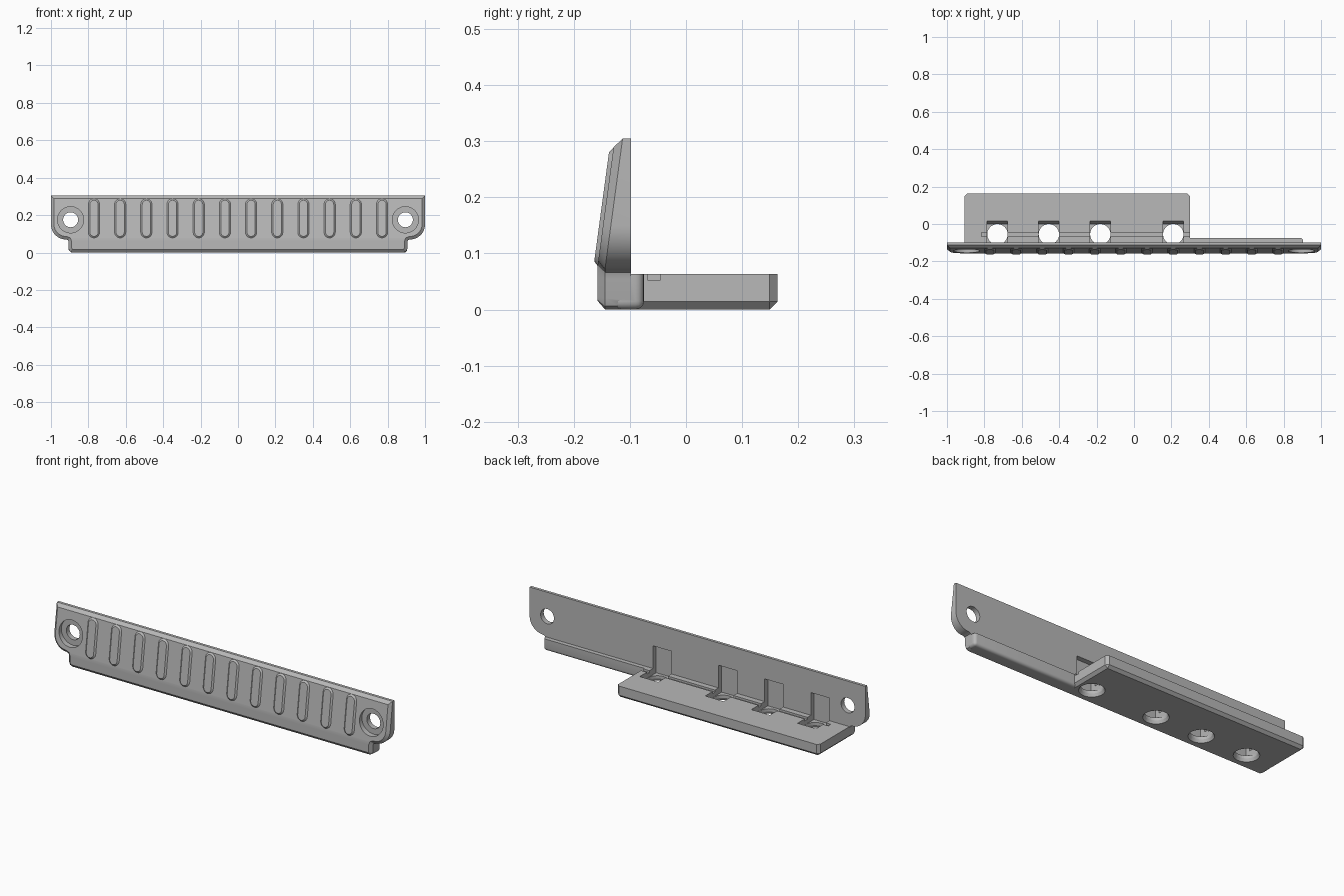
import bpy, bmesh
from math import sin, cos, pi, radians
from mathutils import Matrix, Vector

if "Cube" in bpy.data.objects:
    bpy.data.objects.remove(bpy.data.objects["Cube"], do_unlink=True)

grey = bpy.data.materials.new("plain grey")
grey.use_nodes = True
grey.diffuse_color = (0.48, 0.48, 0.48, 1)
grey.node_tree.nodes["Principled BSDF"].inputs["Base Color"].default_value = (0.48, 0.48, 0.48, 1)

KINK, SLOPE, FRONT, BACK, TOP = 0.075, 0.135, -0.158, -0.098, 0.063


def lean(z):
    return max(0, z - KINK) * SLOPE


def finish(name, bm):
    bmesh.ops.recalc_face_normals(bm, faces=bm.faces)
    mesh = bpy.data.meshes.new(name)
    bm.to_mesh(mesh)
    bm.free()
    mesh.materials.append(grey)
    ob = bpy.data.objects.new(name, mesh)
    bpy.context.collection.objects.link(ob)
    return ob


def activate(ob):
    bpy.ops.object.select_all(action='DESELECT')
    ob.select_set(True)
    bpy.context.view_layer.objects.active = ob


def combine(target, tool, operation):
    activate(target)
    mod = target.modifiers.new("cut", 'BOOLEAN')
    mod.object, mod.operation, mod.solver = tool, operation, 'EXACT'
    bpy.ops.object.modifier_apply(modifier=mod.name)
    bpy.data.objects.remove(tool, do_unlink=True)


def slanted_panel(name, outline, back, mid, front, inset):
    """Extruded xz outline with a bevelled front that leans back above the kink."""
    bm = bmesh.new()
    base = bm.faces.new([bm.verts.new((x, back, z)) for x, z in outline])
    ext = bmesh.ops.extrude_face_region(bm, geom=[base], use_keep_orig=True)["geom"]
    face = next(g for g in ext if isinstance(g, bmesh.types.BMFace))
    for v in face.verts:
        v.co.y = mid
    bmesh.ops.recalc_face_normals(bm, faces=bm.faces)
    bmesh.ops.inset_region(bm, faces=[face], thickness=inset, use_even_offset=True)
    for v in face.verts:
        v.co.y = front
    bmesh.ops.bisect_plane(bm, geom=bm.verts[:] + bm.edges[:] + bm.faces[:],
                           plane_co=(0, 0, KINK), plane_no=(0, 0, 1))
    for v in bm.verts:
        if v.co.y < back - 0.0001:
            v.co.y += lean(v.co.z)
    return finish(name, bm)


def box(name, lo, hi, bevel=0, segments=1):
    """Box whose edges, except the top ones, may be bevelled."""
    lo, hi = Vector(lo), Vector(hi)
    bm = bmesh.new()
    bmesh.ops.create_cube(bm, size=1, matrix=Matrix.Translation((lo + hi) / 2)
                          @ Matrix.Diagonal((*(hi - lo), 1)))
    if bevel:
        edges = [e for e in bm.edges if min(v.co.z for v in e.verts) < hi.z - 0.001]
        bmesh.ops.bevel(bm, geom=edges, offset=bevel, segments=segments,
                        profile=0.5, affect='EDGES')
    return finish(name, bm)


def cone(name, centre, r1, r2, depth, along_y=False):
    bm = bmesh.new()
    turn = Matrix.Rotation(radians(90), 4, 'X') if along_y else Matrix()
    bmesh.ops.create_cone(bm, cap_ends=True, segments=40, radius1=r1, radius2=r2,
                          depth=depth, matrix=Matrix.Translation(centre) @ turn)
    return finish(name, bm)


def prism_x(name, profile, x0, x1):
    bm = bmesh.new()
    face = bm.faces.new([bm.verts.new((x0, y, z)) for y, z in profile])
    ext = bmesh.ops.extrude_face_region(bm, geom=[face], use_keep_orig=True)["geom"]
    bmesh.ops.translate(bm, vec=(x1 - x0, 0, 0),
                        verts=[g for g in ext if isinstance(g, bmesh.types.BMVert)])
    return finish(name, bm)


# Front plate with rounded ears and a lower lip
half = [(1, 0.305)]
half += [(0.92 + 0.08 * cos(a), 0.15 - 0.08 * sin(a)) for a in [i * pi / 20 for i in range(11)]]
half += [(0.909, 0.066), (0.905, 0.055), (0.905, 0.02), (0.899, 0.006), (0.885, 0)]
outline = half + [(-x, z) for x, z in reversed(half)]
body = slanted_panel("mounting_bracket", outline, BACK, -0.144, FRONT, 0.016)

# Base slab and the narrow rail beside it
combine(body, box("base_slab", (-0.905, -0.13, 0), (0.3, 0.163, TOP), 0.014), 'UNION')
combine(body, box("back_rail", (0.2, -0.13, 0), (0.904, -0.075, TOP), 0.015, 4), 'UNION')

# Long groove on the slab
combine(body, box("groove", (-0.815, -0.068, 0.052), (0.33, -0.046, 0.09)), 'DIFFERENCE')

# Screw pockets with countersunk holes through the slab
pocket = [(-0.125, 0.185), (-0.05, 0.185), (-0.05, 0.1), (0.015, 0.1),
          (0.015, TOP), (0, 0.03), (-0.125, 0.03)]
for x in (-0.73, -0.455, -0.18, 0.21):
    combine(body, prism_x("pocket", pocket, x - 0.055, x + 0.055), 'DIFFERENCE')
    combine(body, cone("hole", (x, -0.055, 0), 0.0545, 0.0545, 0.15), 'DIFFERENCE')
    combine(body, cone("countersink", (x, -0.055, 0), 0.072, 0.052, 0.04), 'DIFFERENCE')

# Counterbored fixing holes in the ears
for x in (-0.895, 0.895):
    combine(body, cone("counterbore", (x, -0.175, 0.175), 0.07, 0.07, 0.1, True), 'DIFFERENCE')
    combine(body, cone("fixing_hole", (x, -0.12, 0.175), 0.04, 0.04, 0.2, True), 'DIFFERENCE')

parts = [body]

# Row of raised rounded ribs
for i in range(12):
    x, r, low, high = -0.77 + 0.14 * i, 0.03, 0.078, 0.288
    arc = [k * pi / 10 for k in range(11)]
    rib = [(x + r * cos(a), high - r + r * sin(a)) for a in arc]
    rib += [(x - r * cos(a), low + r - r * sin(a)) for a in arc]
    ob = slanted_panel(f"rib_{i + 1}", rib, FRONT + 0.032, FRONT, FRONT - 0.007, 0.008)
    parts.append(ob)

# Smooth curved faces, keep hard edges
for ob in parts:
    activate(ob)
    bpy.ops.object.shade_smooth_by_angle(angle=radians(25))
